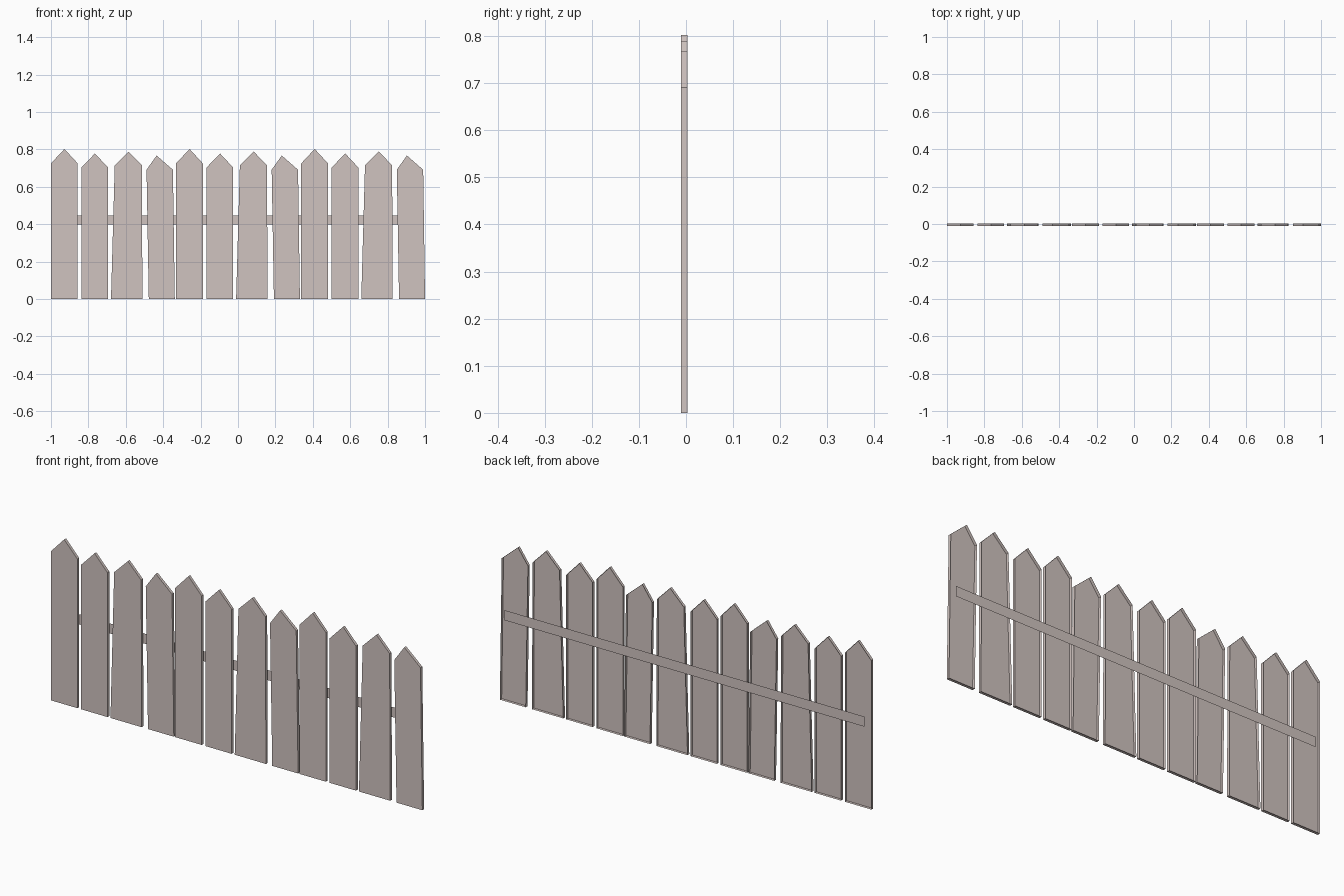
import bpy

if "Cube" in bpy.data.objects:
    bpy.data.objects.remove(bpy.data.objects["Cube"])

# Single weathered wood colour
wood = bpy.data.materials.new("weathered_wood")
wood.diffuse_color = (0.63, 0.548, 0.525, 1)
wood.use_nodes = True
wood.node_tree.nodes["Principled BSDF"].inputs["Base Color"].default_value = wood.diffuse_color

Y_FRONT, Y_BACK, Y_RAIL = -0.011, 0.003, 0.011


def make_object(name, verts, faces):
    mesh = bpy.data.meshes.new(name)
    mesh.from_pydata(verts, [], faces)
    mesh.materials.append(wood)
    mesh.update()
    obj = bpy.data.objects.new(name, mesh)
    bpy.context.collection.objects.link(obj)
    return obj


def picket(name, x0, b_left, b_right, t_left, t_right, peak, z_shoulder, z_peak):
    """Pointed board: front panel with side walls, open at the back."""
    outline = [(b_left, 0), (b_right, 0), (t_right, z_shoulder),
               (peak, z_peak), (t_left, z_shoulder)]
    n = len(outline)
    verts = [(x0 + x, y, z) for y in (Y_FRONT, Y_BACK) for x, z in outline]
    faces = [tuple(range(n))]
    for i in range(n):
        j = (i + 1) % n
        faces.append((j, i, i + n, j + n))
    return make_object(name, verts, faces)


# Four board shapes, repeated three times along the fence
shapes = [
    (0.000, 0.143, 0.000, 0.143, 0.072, 0.725, 0.802),
    (0.163, 0.305, 0.163, 0.305, 0.235, 0.703, 0.778),
    (0.321, 0.489, 0.341, 0.486, 0.415, 0.715, 0.788),
    (0.523, 0.662, 0.511, 0.652, 0.565, 0.691, 0.767),
]
for g in range(3):
    for s, shape in enumerate(shapes):
        picket(f"picket_{g * 4 + s + 1}", -1 + g * 0.669, *shape)

# Flat rail behind the boards
make_object("back_rail",
            [(x, Y_RAIL, z) for x, z in
             ((0.97, 0.398), (-0.97, 0.398), (-0.97, 0.447), (0.97, 0.447))],
            [(0, 1, 2, 3)])
